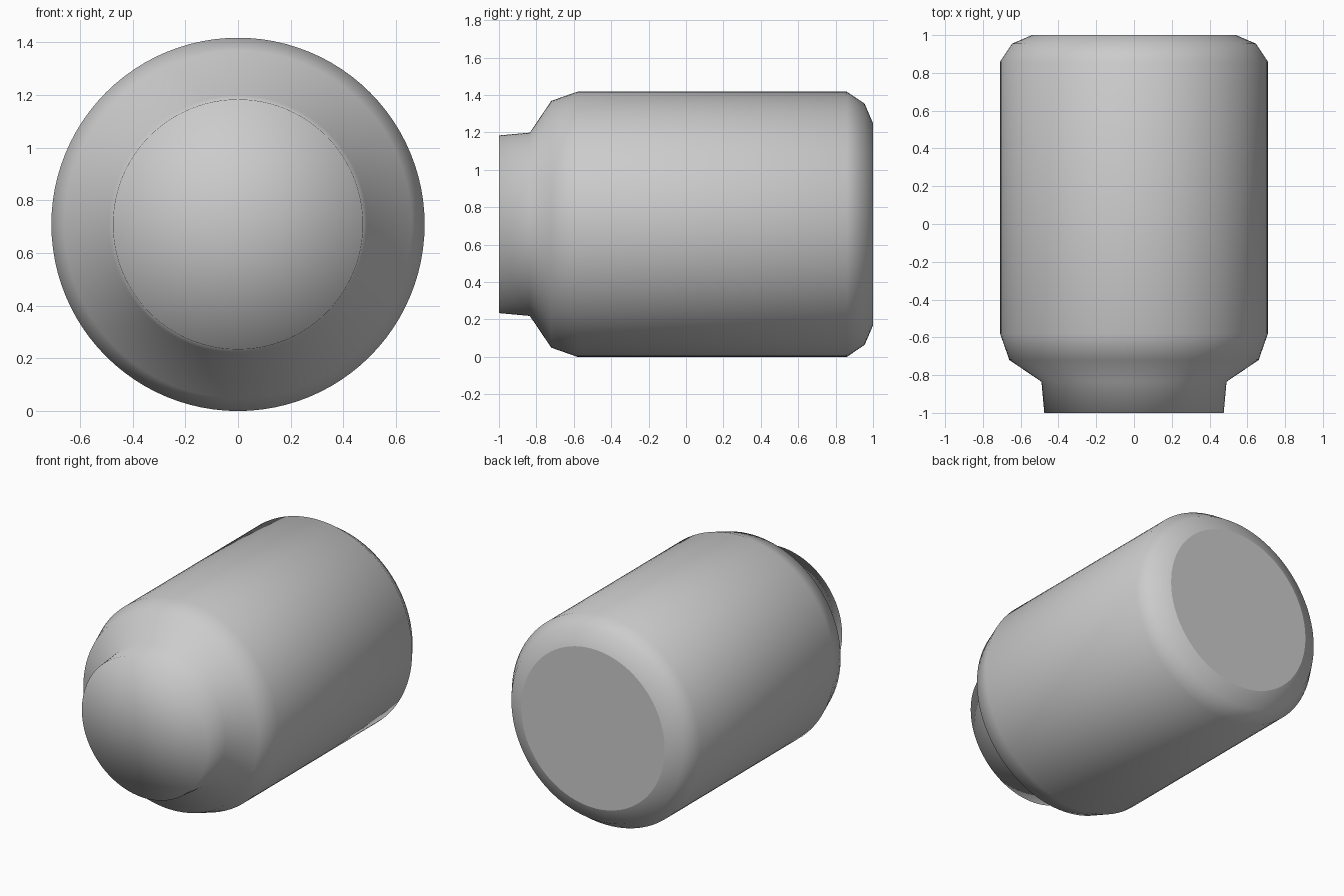
import bpy, bmesh, math

if "Cube" in bpy.data.objects:
    bpy.data.objects.remove(bpy.data.objects["Cube"])

SEGMENTS = 96
RADIUS = 0.709

# Profile from the neck end to the base: (y, radius)
PROFILE = [
    (-1.0, 0.475), (-0.835, 0.49), (-0.72, 0.66), (-0.58, RADIUS),
    (0.86, RADIUS), (0.955, 0.645), (1.0, 0.54),
]


def lathe_y(name, profile):
    """Revolve a profile about the y axis and close both ends."""
    bm = bmesh.new()
    rings = []
    for y, r in profile:
        rings.append([bm.verts.new((r * math.cos(a), y, RADIUS + r * math.sin(a)))
                      for a in (2 * math.pi * i / SEGMENTS for i in range(SEGMENTS))])
    for a, b in zip(rings, rings[1:]):
        for i in range(SEGMENTS):
            j = (i + 1) % SEGMENTS
            bm.faces.new((a[i], a[j], b[j], b[i])).smooth = True

    # Neck cap: softly shaded fan
    centre = bm.verts.new((0, profile[0][0], RADIUS))
    for i in range(SEGMENTS):
        bm.faces.new((centre, rings[0][i], rings[0][(i + 1) % SEGMENTS])).smooth = True

    # Base cap: flat disc
    bm.faces.new(rings[-1]).smooth = False

    bmesh.ops.recalc_face_normals(bm, faces=bm.faces)
    mesh = bpy.data.meshes.new(name)
    bm.to_mesh(mesh)
    bm.free()
    obj = bpy.data.objects.new(name, mesh)
    bpy.context.collection.objects.link(obj)
    return obj


# Rounded canister with a narrower neck
lathe_y("canister_body", PROFILE)
